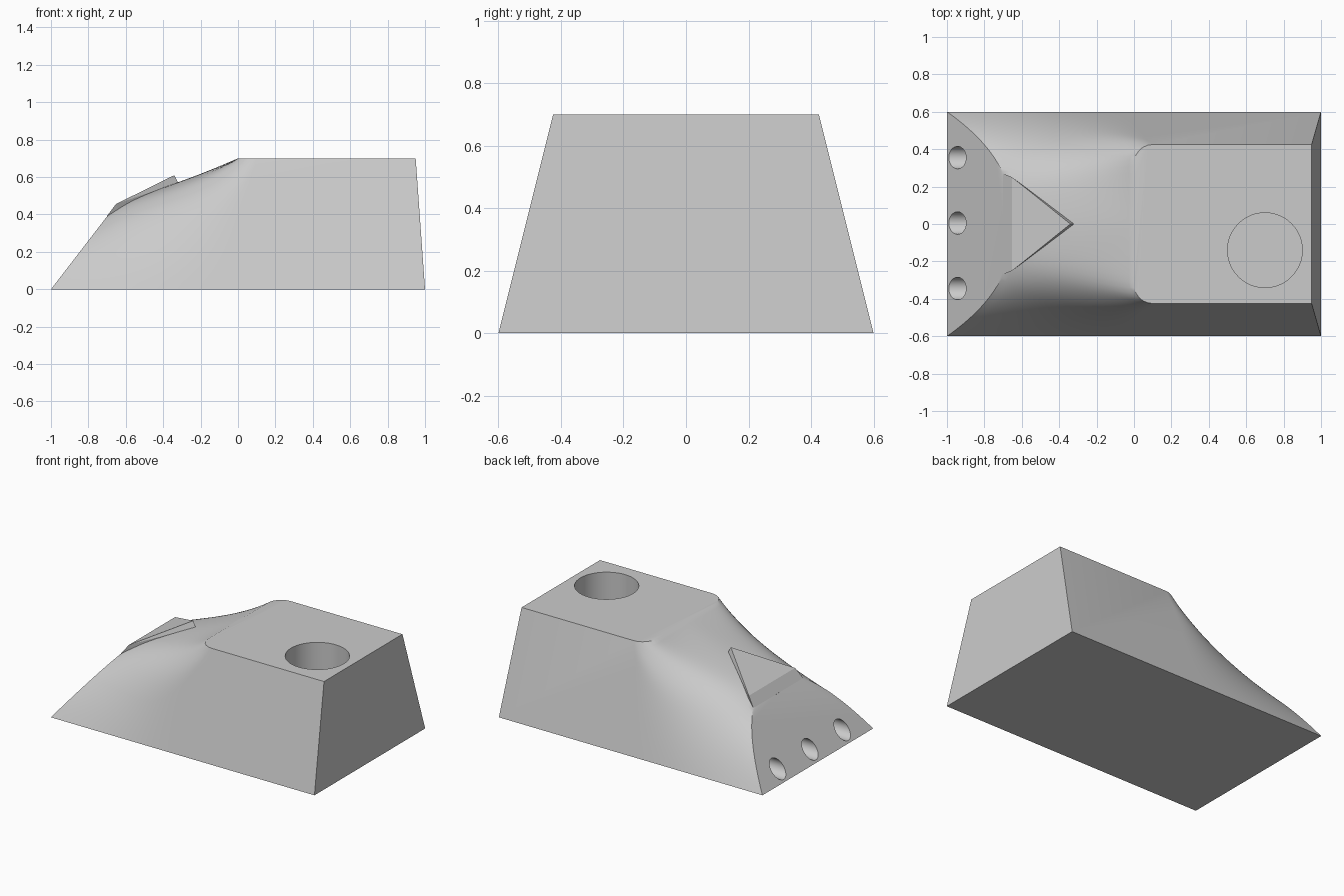
import bpy, bmesh, math
from mathutils import Vector

if "Cube" in bpy.data.objects:
    bpy.data.objects.remove(bpy.data.objects["Cube"])

grey = bpy.data.materials.new("light grey")
grey.use_nodes = True
grey.diffuse_color = (0.6, 0.6, 0.6, 1)
grey.node_tree.nodes["Principled BSDF"].inputs["Base Color"].default_value = (0.6, 0.6, 0.6, 1)

HEIGHT, BASE, SHOULDER, SLOPE = 0.7, 0.6, 0.425, 1.3
RADIUS = 0.1
N, M = 28, 24      # half-section steps, lengthwise steps


def make_object(name, bm):
    bmesh.ops.recalc_face_normals(bm, faces=bm.faces)
    mesh = bpy.data.meshes.new(name)
    bm.to_mesh(mesh)
    bm.free()
    mesh.materials.append(grey)
    obj = bpy.data.objects.new(name, mesh)
    bpy.context.collection.objects.link(obj)
    return obj


def nose_point(u):
    """Arched outline on the inclined nose plane, u = 0 at the base."""
    y = BASE * (1 - u)
    x = -0.65 - 0.35 * (1 - u) ** 2.44
    return Vector((x, y, SLOPE * (x + 1)))


def deck_point(u):
    """Straight side, rounded corner, then the deck's front edge, with its slope."""
    if u <= 0.5:
        f = u / 0.5
        y = BASE + (SHOULDER - BASE) * f
        return Vector((RADIUS * f * f, y, HEIGHT * f)), Vector((1, -0.25 * f, f))
    if u <= 0.7:
        a = (u - 0.5) / 0.2 * math.pi / 2
        p = Vector((RADIUS * (1 - math.sin(a)), SHOULDER - RADIUS * (1 - math.cos(a)), HEIGHT))
        return p, Vector((1, 0, 1 - 0.25 * a))
    f = (u - 0.7) / 0.3
    return Vector((0, (SHOULDER - RADIUS) * (1 - f), HEIGHT)), Vector((1, 0, 0.6 - 0.18 * f))


def loft_point(u, t):
    a = nose_point(u)
    b, slope = deck_point(u)
    chord = b - a
    return a + chord * t + (slope * chord.x - chord) * (t ** 3 - t ** 2)


# Body: lofted nose blended into a tapered block
rows = []
for i in range(M + 1):
    half = [loft_point(j / N, i / M) for j in range(N + 1)]
    rows.append(half + [Vector((p.x, -p.y, p.z)) for p in reversed(half[:-1])])
for i in range(1, M):
    weight = 0.5 * math.sin(math.pi * i / M)
    for _ in range(10):
        r = rows[i]
        rows[i] = [r[0]] + [r[j].lerp((r[j - 1] + r[j + 1]) / 2, weight)
                            for j in range(1, 2 * N)] + [r[-1]]

bm = bmesh.new()
grid = [[bm.verts.new(p) for p in row] for row in rows]
for i in range(M):
    for j in range(2 * N):
        bm.faces.new((grid[i][j], grid[i][j + 1], grid[i + 1][j + 1], grid[i + 1][j]))
top_l, top_r = [bm.verts.new((0.95, s * SHOULDER, HEIGHT)) for s in (1, -1)]
low_l, low_r = [bm.verts.new((1, s * BASE, 0)) for s in (1, -1)]
deck, h = grid[M], N // 2
bm.faces.new(grid[0])                                            # nose plane
bm.faces.new(deck[h:2 * N - h + 1] + [top_r, top_l])             # deck
bm.faces.new(deck[:h + 1] + [top_l, low_l])                      # left side
bm.faces.new(deck[2 * N - h:] + [low_r, top_r])                  # right side
bm.faces.new((top_l, top_r, low_r, low_l))                       # end
bm.faces.new([r[0] for r in grid] + [low_l, low_r] + [r[-1] for r in reversed(grid)])
body = make_object("body", bm)


# Round bores in the deck and nose
def bore(name, radius, depth, location, rotation=(0, 0, 0)):
    bpy.ops.mesh.primitive_cylinder_add(vertices=48, radius=radius, depth=depth,
                                        location=location, rotation=rotation)
    cutter = bpy.context.object
    cutter.name = name
    cutter.hide_render = True
    cutter.data.materials.append(grey)
    bpy.context.view_layer.objects.active = body
    mod = body.modifiers.new(name, "BOOLEAN")
    mod.operation, mod.solver, mod.object = "DIFFERENCE", "EXACT", cutter
    bpy.ops.object.modifier_apply(modifier=name)
    bpy.data.objects.remove(cutter)


bore("deck_bore", 0.2, 0.8, (0.7, -0.14, HEIGHT))
for k in (-1, 0, 1):
    bore("nose_bore", 0.06, 0.4, (-1, 0.005 + 0.35 * k, 0.073), (0, math.pi / 2, 0))

# Raised triangular crest above the nose
bm = bmesh.new()
for s in (1, -1):
    for p in ((-0.7, 0.27, 0.392), (-0.652, 0.25, 0.456), (-0.6, 0.19, 0.3)):
        bm.verts.new((p[0], s * p[1], p[2]))
for p in ((-0.34, 0, 0.61), (-0.32, 0, 0.57), (-0.36, 0, 0.4)):
    bm.verts.new(p)
bmesh.ops.convex_hull(bm, input=bm.verts[:])
crest = make_object("crest", bm)

bpy.ops.object.select_all(action="DESELECT")
body.select_set(True)
bpy.context.view_layer.objects.active = body
bpy.ops.object.shade_smooth_by_angle(angle=math.radians(35))
